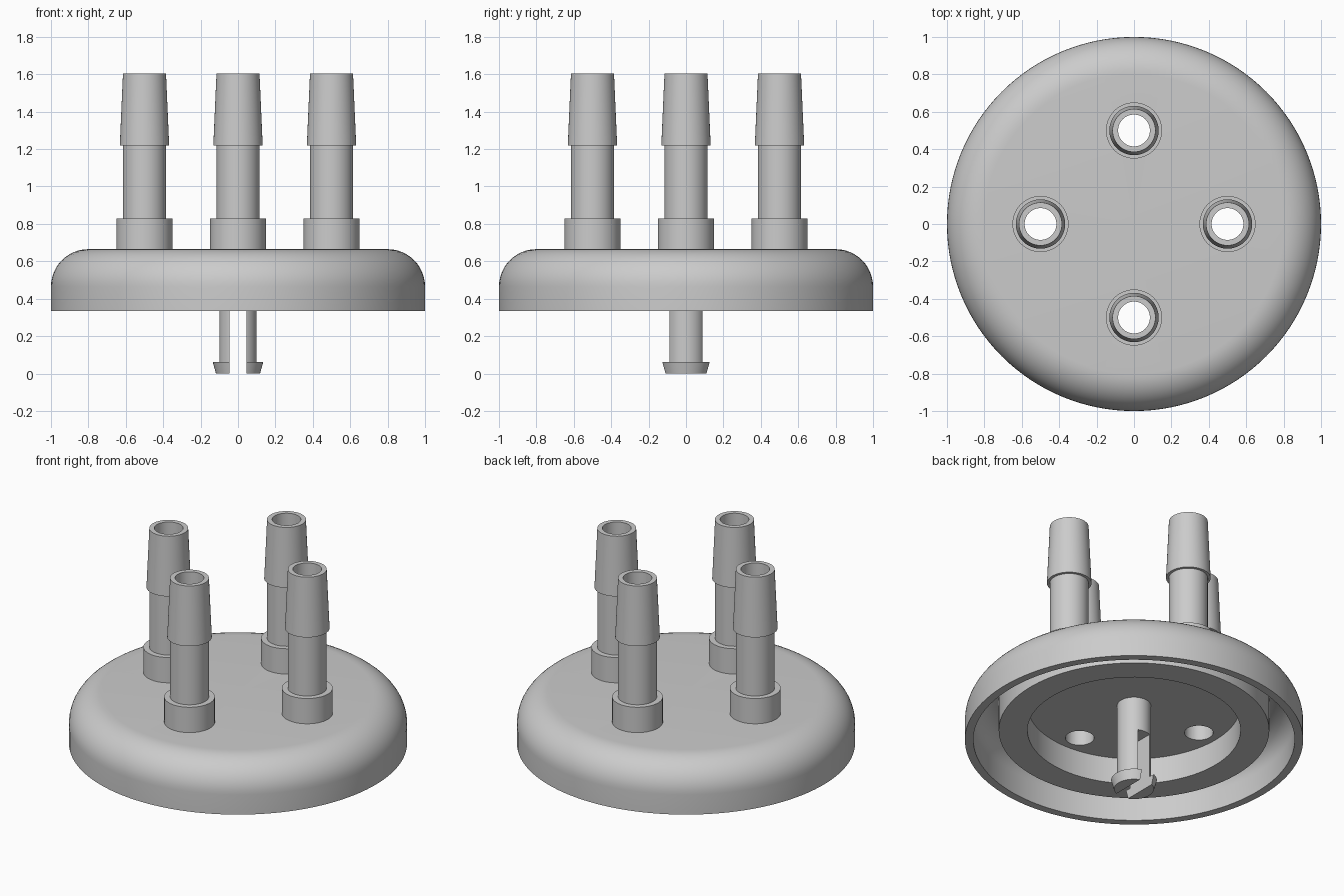
import bpy, bmesh, math
from mathutils import Vector, Matrix

cube = bpy.data.objects.get("Cube")
if cube:
    bpy.data.objects.remove(cube, do_unlink=True)

# One plain grey for the whole fitting
grey = bpy.data.materials.new("light_grey")
grey.use_nodes = True
grey.diffuse_color = (0.6, 0.6, 0.6, 1)
grey.node_tree.nodes["Principled BSDF"].inputs["Base Color"].default_value = (0.6, 0.6, 0.6, 1)


def finish(name, bm, location=(0, 0, 0)):
    bmesh.ops.recalc_face_normals(bm, faces=bm.faces)
    mesh = bpy.data.meshes.new(name)
    bm.to_mesh(mesh)
    bm.free()
    mesh.materials.append(grey)
    obj = bpy.data.objects.new(name, mesh)
    obj.location = location
    bpy.context.collection.objects.link(obj)
    return obj


def lathe(name, profile, steps, location=(0, 0, 0), closed=False):
    """Revolve (radius, height) points around the z axis."""
    bm = bmesh.new()
    verts = [bm.verts.new((r, 0, z)) for r, z in profile]
    edges = [bm.edges.new(pair) for pair in zip(verts, verts[1:])]
    if closed:
        edges.append(bm.edges.new((verts[-1], verts[0])))
    bmesh.ops.spin(bm, geom=verts + edges, cent=(0, 0, 0), axis=(0, 0, 1),
                   angle=math.tau, steps=steps)
    bmesh.ops.remove_doubles(bm, verts=bm.verts, dist=0.0001)
    return finish(name, bm, location)


def activate(obj):
    bpy.ops.object.select_all(action='DESELECT')
    obj.select_set(True)
    bpy.context.view_layer.objects.active = obj


def cut(obj, cutter):
    cutter.hide_render = True
    mod = obj.modifiers.new("cut", 'BOOLEAN')
    mod.operation = 'DIFFERENCE'
    mod.solver = 'EXACT'
    mod.object = cutter
    activate(obj)
    bpy.ops.object.modifier_apply(modifier=mod.name)
    bpy.data.objects.remove(cutter, do_unlink=True)


def smooth(obj):
    activate(obj)
    bpy.ops.object.shade_smooth_by_angle(angle=math.radians(30))


def arc(radius, start, end, count=12):
    """Rounded shoulder shared by the outside and inside of the shell."""
    angles = [math.radians(start + (end - start) * i / count) for i in range(count + 1)]
    return [(0.8 + radius * math.cos(a), 0.465 + radius * math.sin(a)) for a in angles]


BORE = 0.085
FLOOR = 0.57
spots = [(0.5 * math.cos(i * math.pi / 2), 0.5 * math.sin(i * math.pi / 2)) for i in range(4)]

# Domed cap: outer shell, hollow rim, thick inner ring and round recess
cap = lathe("cap", [(0, 0.665)] + arc(0.2, 90, 0) + [(1, 0.335), (0.95, 0.335)]
            + arc(0.15, 0, 90) + [(0.8, 0.4), (0.63, 0.4), (0.63, FLOOR), (0, FLOOR)], 128)

# Holes under the hose barbs
for x, y in spots:
    cut(cap, lathe("hole_cutter", [(0, 0.4), (BORE, 0.4), (BORE, 0.8), (0, 0.8)], 48, (x, y, 0)))
smooth(cap)

# Four hollow hose barbs: collar, neck and tapered tip
barb = [(BORE, 0.66), (0.15, 0.66), (0.15, 0.83), (0.115, 0.83), (0.115, 1.22),
        (0.132, 1.22), (0.115, 1.605), (BORE, 1.605)]
for (x, y), side in zip(spots, ("left", "back", "right", "front")):
    smooth(lathe("hose_barb_" + side, barb, 48, (x, y, 0), closed=True))

# Central snap pin with a flared end, split in two by a slot
pin = lathe("snap_pin", [(0, 0.58), (0.1, 0.58), (0.1, 0.062), (0.135, 0.062),
                         (0.118, 0), (0, 0)], 48)
slot = bmesh.new()
bmesh.ops.create_cube(slot, size=1, matrix=Matrix.Translation(Vector((0, 0, 0.1)))
                      @ Matrix.Diagonal((0.09, 0.5, 0.5, 1)))
cut(pin, finish("slot_cutter", slot))
smooth(pin)
